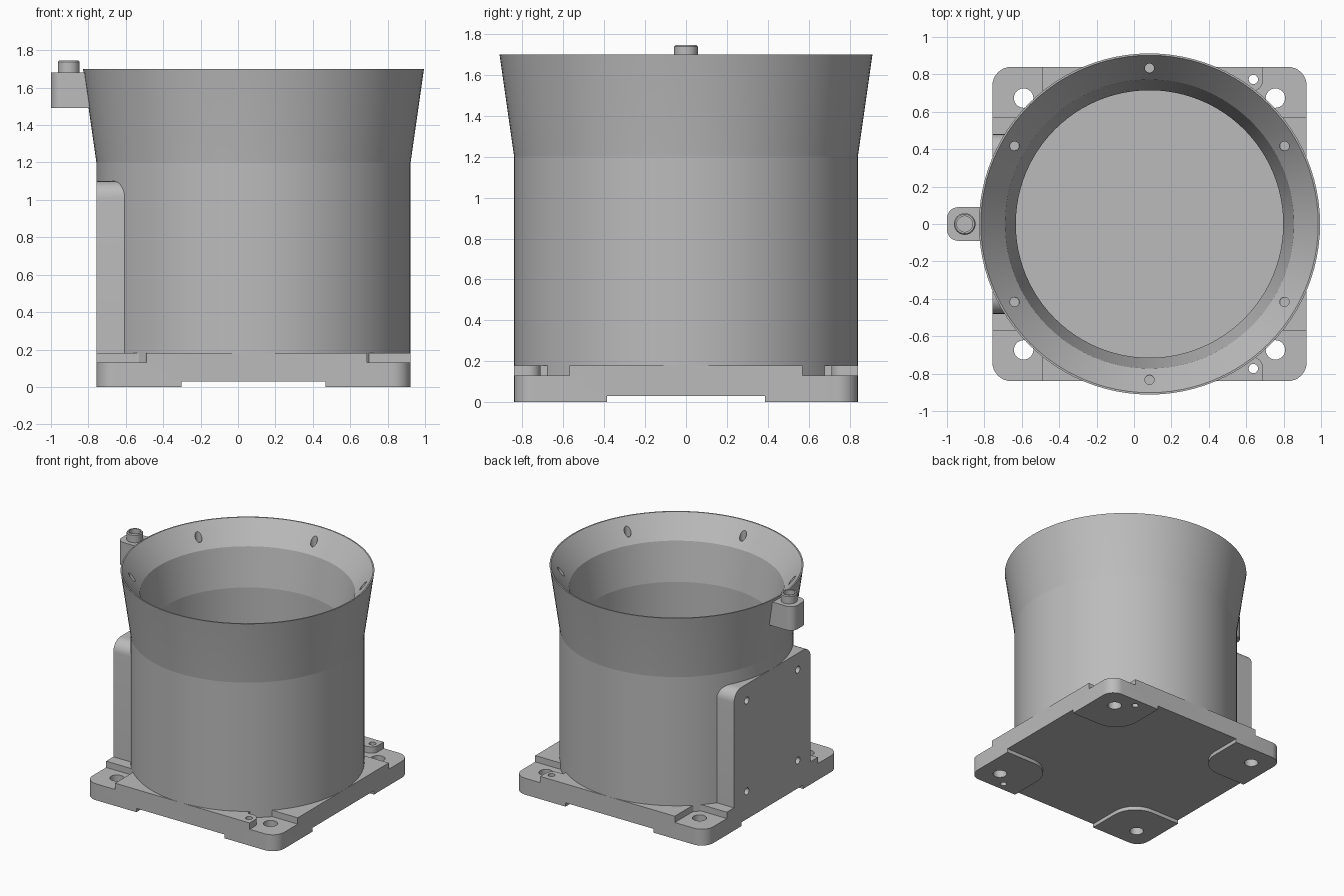
import bpy, bmesh
from math import pi, cos, sin, tan, acos
from mathutils import Vector, Matrix

if "Cube" in bpy.data.objects:
    bpy.data.objects.remove(bpy.data.objects["Cube"])

CX = 0.083      # axis of the cup and base
HALF = 0.84     # half width of the base, also cup radius

grey = bpy.data.materials.new("machined grey")
grey.use_nodes = True
grey.diffuse_color = (0.5, 0.5, 0.5, 1)
grey.node_tree.nodes["Principled BSDF"].inputs["Base Color"].default_value = (0.5, 0.5, 0.5, 1)


def make(name, bm):
    bmesh.ops.remove_doubles(bm, verts=bm.verts, dist=1e-5)
    bmesh.ops.recalc_face_normals(bm, faces=bm.faces)
    mesh = bpy.data.meshes.new(name)
    bm.to_mesh(mesh)
    bm.free()
    mesh.materials.append(grey)
    ob = bpy.data.objects.new(name, mesh)
    bpy.context.collection.objects.link(ob)
    return ob


def rounded(corners, steps=8):
    """Outline from (x, y, radius) corners."""
    out, n = [], len(corners)
    for i, (x, y, r) in enumerate(corners):
        p = Vector((x, y))
        if r == 0:
            out.append(p)
            continue
        a = (Vector(corners[i - 1][:2]) - p).normalized()
        b = (Vector(corners[(i + 1) % n][:2]) - p).normalized()
        half = acos(a.dot(b)) / 2
        centre = p + (a + b).normalized() * (r / sin(half))
        start = p + a * (r / tan(half)) - centre
        end = p + b * (r / tan(half)) - centre
        for k in range(steps + 1):
            d = start.normalized().slerp(end.normalized(), k / steps)
            out.append(centre + d.normalized() * r)
    return out


def prism(name, outline, z0, z1, matrix=None):
    bm = bmesh.new()
    low = [bm.verts.new((p[0], p[1], z0)) for p in outline]
    face = bm.faces.new(low)
    ext = bmesh.ops.extrude_face_region(bm, geom=[face], use_keep_orig=True)["geom"]
    bmesh.ops.translate(bm, vec=(0, 0, z1 - z0),
                        verts=[g for g in ext if isinstance(g, bmesh.types.BMVert)])
    if matrix:
        bm.transform(matrix)
    return make(name, bm)


def lathe(name, profile, x=0.0, y=0.0, steps=96):
    bm = bmesh.new()
    verts = [bm.verts.new((r, 0, z)) for r, z in profile]
    edges = [bm.edges.new((verts[i], verts[i + 1])) for i in range(len(verts) - 1)]
    bmesh.ops.spin(bm, geom=verts + edges, cent=(0, 0, 0), axis=(0, 0, 1),
                   angle=2 * pi, steps=steps)
    bmesh.ops.remove_doubles(bm, verts=bm.verts, dist=1e-5)
    bmesh.ops.translate(bm, vec=(x, y, 0), verts=bm.verts)
    return make(name, bm)


def rod(x, y, r, z0, z1, matrix=None, steps=24):
    pts = [(x + r * cos(2 * pi * i / steps), y + r * sin(2 * pi * i / steps))
           for i in range(steps)]
    return prism("cutter", pts, z0, z1, matrix)


def cut(ob, cutters):
    for c in cutters:
        c.hide_render = True
        mod = ob.modifiers.new("cut", "BOOLEAN")
        mod.operation, mod.solver, mod.object = "DIFFERENCE", "EXACT", c
        bpy.context.view_layer.objects.active = ob
        bpy.ops.object.modifier_apply(modifier=mod.name)
        bpy.data.objects.remove(c)


def smooth(ob, angle):
    bpy.ops.object.select_all(action="DESELECT")
    ob.select_set(True)
    bpy.context.view_layer.objects.active = ob
    bpy.ops.object.shade_smooth_by_angle(angle=angle)


# Base plate: square slab whose underside is relieved between four corner feet
H = HALF
square = rounded([(CX - H, -H, 0.1), (CX + H, -H, 0.1), (CX + H, H, 0.1), (CX - H, H, 0.1)])
base = prism("base_plate", square, 0, 0.18)
F, E = 0.385, 1.0
cross = []
for sx, sy in ((1, 1), (-1, 1), (-1, -1), (1, -1)):
    pts = [(E * sx, F * sy, 0), (F * sx, F * sy, 0.2), (F * sx, E * sy, 0)]
    cross += pts if sx * sy > 0 else pts[::-1]
cutters = [prism("cutter", [(p.x + CX, p.y) for p in rounded(cross)], -0.1, 0.03)]

# Corner pockets and bolt holes
for s in (-1, 1):
    left = [(-1, 0.57, 0), (-0.49, 0.57, 0.06), (-0.49, 1, 0), (-1, 1, 0)]
    right = [(1.1, 0.57, 0), (0.58, 0.57, 0), (0.58, 0.71, 0),
             (0.69, 0.71, 0.06), (0.69, 1, 0), (1.1, 1, 0)]
    for pocket in (left, right):
        outline = rounded([(x, s * y, r) for x, y, r in pocket])
        cutters.append(prism("cutter", outline, 0.13, 0.3))
    for sx in (-1, 1):
        cutters.append(rod(CX + sx * 0.673, s * 0.673, 0.052, -0.1, 0.4))
    cutters.append(rod(0.638, s * 0.773, 0.025, -0.1, 0.4))
cut(base, cutters)

# Cup: straight wall, flared top and bevelled mouth
cup = lathe("cup", [(0, 0.1), (H, 0.1), (H, 1.2), (0.91, 1.69), (0.912, 1.7), (0.902, 1.7),
                    (0.772, 1.53), (0.715, 1.23), (0.715, 0.18), (0, 0.18)], CX)
cut(cup, [rod(CX + 0.833 * cos(a), 0.833 * sin(a), 0.025, 1.56, 1.9)
          for a in (pi / 6 + i * pi / 3 for i in range(6))])

# Side housing: flat mounting face with rounded top corners, wrapped on the cup
to_side = Matrix(((0, 0, 1, 0), (1, 0, 0, 0), (0, 1, 0, 0), (0, 0, 0, 1)))
panel = rounded([(-0.48, 0.15, 0), (0.48, 0.15, 0), (0.48, 1.1, 0.09), (-0.48, 1.1, 0.09)])
housing = prism("side_housing", panel, -0.757, -0.5, to_side)
holes = [rod(y, z, 0.027, -0.9, -0.72, to_side) for y in (-0.32, 0.32) for z in (0.25, 0.97)]
cut(housing, [rod(CX, 0, 0.82, -0.5, 2, steps=96)] + holes)
cut(cup, [rod(y, z, 0.027, -0.9, -0.72, to_side) for y in (-0.32, 0.32) for z in (0.25, 0.97)])

# Lug near the rim, its inner end following the flare
lug = prism("rim_lug", rounded([(-1, -0.09, 0.06), (-0.79, -0.09, 0),
                                (-0.79, 0.09, 0), (-1, 0.09, 0.06)]), 1.49, 1.68)
for v in lug.data.vertices:
    if v.co.x > -0.8 and v.co.z > 1.6:
        v.co.x = -0.815
nozzle = lathe("lug_nozzle", [(0, 1.6), (0.058, 1.6), (0.058, 1.738), (0.052, 1.745),
                              (0.042, 1.745), (0.042, 1.69), (0, 1.69)], -0.905, 0, 32)

# The cup keeps crisp lines where its slopes change
smooth(cup, 0.1)
for ob in (base, housing, lug, nozzle):
    smooth(ob, 0.3)
